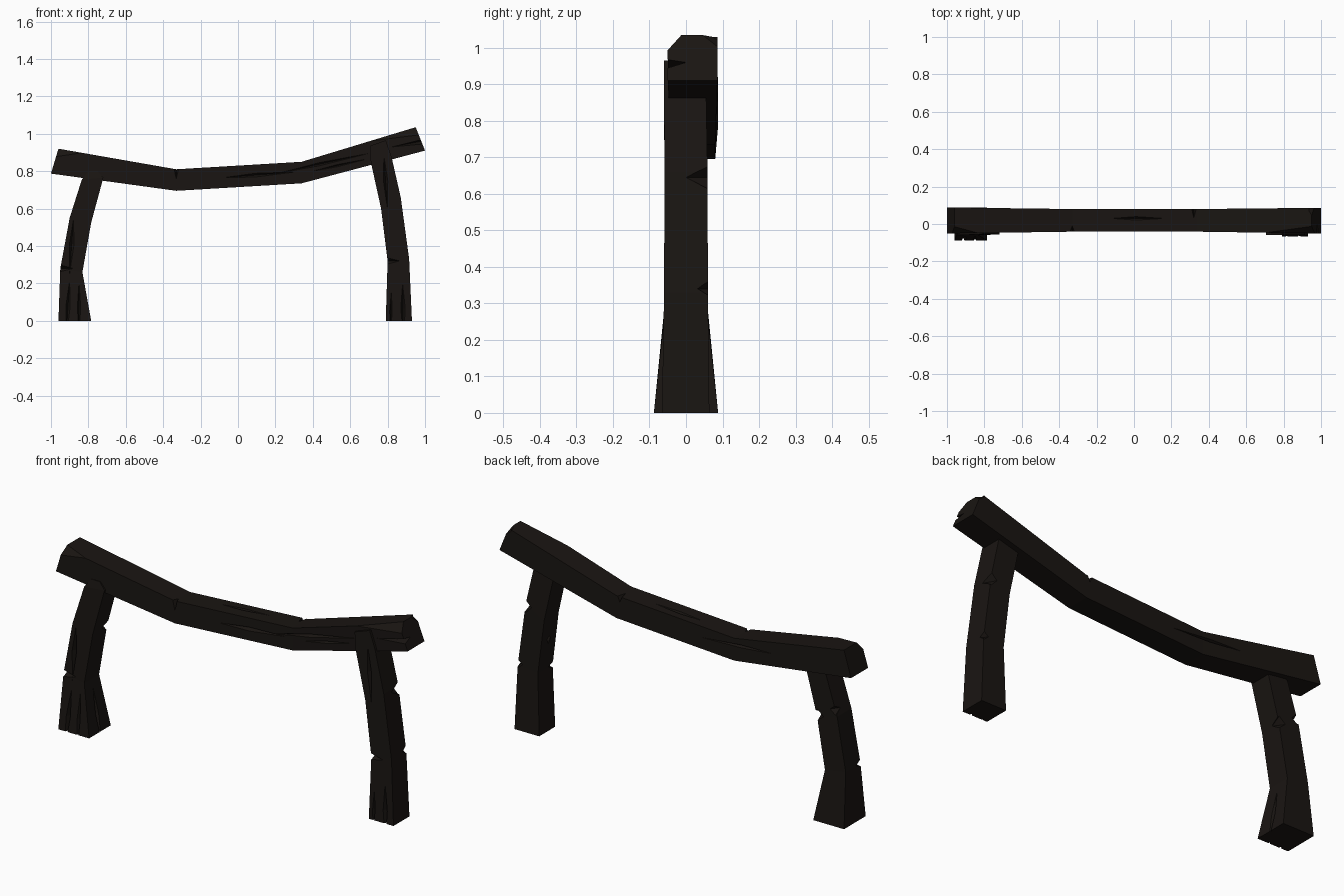
import bpy, bmesh
from mathutils import Vector as V

mat = bpy.data.materials.new("charred_wood")
mat.diffuse_color = (0.010, 0.0075, 0.006, 1)


def to_object(bm, name):
    bmesh.ops.recalc_face_normals(bm, faces=bm.faces)
    me = bpy.data.meshes.new(name)
    bm.to_mesh(me)
    bm.free()
    ob = bpy.data.objects.new(name, me)
    bpy.context.collection.objects.link(ob)
    return ob


def timber(name, sections):
    """Square bar through sections (xa, za, xb, zb, y_front, y_back)."""
    bm = bmesh.new()
    rings = []
    for xa, za, xb, zb, y0, y1 in sections:
        rings.append([bm.verts.new(p) for p in
                      ((xa, y0, za), (xb, y0, zb), (xb, y1, zb), (xa, y1, za))])
    for r, s in zip(rings, rings[1:]):
        for i in range(4):
            j = (i + 1) % 4
            bm.faces.new((r[i], r[j], s[j], s[i]))
    bm.faces.new(rings[0])
    bm.faces.new(rings[-1])
    ob = to_object(bm, name)
    ob.data.materials.append(mat)
    return ob


def notch(x, y, z, rx, ry, rz):
    """Diamond that leaves a V-shaped gouge on an edge."""
    c = V((x, y, z))
    return [c + s * d for d in (V((rx, 0, 0)), V((0, ry, 0)), V((0, 0, rz))) for s in (1, -1)]


def crack(p, q, wide, deep):
    """Long thin split between two surface points."""
    p, q = V(p), V(q)
    m = p.lerp(q, 0.45)
    return [p, q, m + V(wide), m - V(wide), m + V(deep), m - V(deep)]


def carve(ob, hulls):
    for pts in hulls:
        bm = bmesh.new()
        for p in pts:
            bm.verts.new(p)
        bmesh.ops.convex_hull(bm, input=bm.verts[:])
        cutter = to_object(bm, "cutter")
        cutter.hide_render = True
        mod = ob.modifiers.new("cut", 'BOOLEAN')
        mod.operation, mod.solver, mod.object = 'DIFFERENCE', 'EXACT', cutter
        bpy.context.view_layer.objects.active = ob
        bpy.ops.object.modifier_apply(modifier=mod.name)
        bpy.data.objects.remove(cutter)


# Sagging crossbeam
beam = timber("crossbeam", [
    (-1.0, 0.787, -0.96, 0.92, -0.05, 0.088),
    (-0.33, 0.695, -0.33, 0.81, -0.041, 0.08),
    (0.34, 0.735, 0.34, 0.85, -0.041, 0.08),
    (1.0, 0.91, 0.95, 1.035, -0.05, 0.086)])
carve(beam, [
    # knocked-off top corners at both ends
    [(1.02, 0.0, 1.06), (1.02, -0.06, 0.99), (0.68, -0.05, 0.953), (1.02, -0.09, 1.10), (0.68, -0.09, 1.02)],
    [(0.935, 0.02, 1.06), (0.935, 0.10, 1.014), (1.03, 0.10, 0.95), (0.935, 0.10, 1.06), (1.03, 0.10, 1.06)],
    [(-1.02, 0.01, 0.94), (-1.02, -0.06, 0.86), (-0.82, -0.05, 0.898), (-1.02, -0.09, 1.0), (-0.82, -0.09, 0.95)],
    # split in the right end
    [(1.02, -0.06, 0.98), (1.02, -0.06, 0.945), (1.02, 0.012, 0.968), (0.80, -0.055, 0.925)],
    # edge gouges
    notch(-0.33, -0.041, 0.81, 0.012, 0.03, 0.05),
    notch(0.32, 0.08, 0.85, 0.012, 0.05, 0.03),
    # long cracks in the grain
    crack((-0.08, -0.041, 0.765), (0.30, -0.041, 0.795), (0, 0, 0.01), (0, 0.02, 0)),
    crack((0.22, -0.041, 0.79), (0.70, -0.046, 0.895), (0, 0, 0.009), (0, 0.02, 0)),
    crack((0.40, -0.042, 0.80), (0.69, -0.046, 0.865), (0, 0, 0.006), (0, 0.015, 0)),
    crack((-0.12, 0.03, 0.823), (0.17, 0.03, 0.841), (0, 0.01, 0), (0, 0, 0.015)),
    crack((-0.55, 0.083, 0.79), (-0.15, 0.08, 0.765), (0, 0, 0.008), (0, 0.015, 0)),
])

# Left post with a flared foot
left = timber("left_post", [
    (-0.96, 0, -0.785, 0, -0.088, 0.088),
    (-0.95, 0.28, -0.832, 0.26, -0.06, 0.06),
    (-0.90, 0.55, -0.785, 0.525, -0.058, 0.058),
    (-0.835, 0.755, -0.72, 0.765, -0.056, 0.058),
    (-0.80, 0.80, -0.75, 0.80, -0.05, 0.05)])
carve(left, [
    notch(-0.95, -0.06, 0.28, 0.07, 0.035, 0.018),
    notch(-0.787, 0.058, 0.53, 0.035, 0.05, 0.03),
    notch(-0.89, 0.058, 0.58, 0.03, 0.04, 0.025),
    crack((-0.88, -0.058, 0.54), (-0.90, -0.062, 0.25), (0.013, 0, 0), (0, 0.025, 0)),
    crack((-0.90, -0.066, 0.22), (-0.92, -0.098, -0.10), (0.012, 0, 0), (0, 0.025, 0)),
    crack((-0.85, -0.066, 0.22), (-0.85, -0.098, -0.10), (0.009, 0, 0), (0, 0.02, 0)),
    crack((-0.832, 0.0, 0.24), (-0.76, 0.0, -0.10), (0, 0.012, 0), (0.02, 0, 0)),
])

# Right post lapping over the front of the beam
right = timber("right_post", [
    (0.79, 0, 0.93, 0, -0.066, 0.064),
    (0.80, 0.32, 0.915, 0.33, -0.06, 0.06),
    (0.765, 0.60, 0.87, 0.66, -0.059, 0.059),
    (0.71, 0.85, 0.82, 0.88, -0.06, 0.055),
    (0.705, 0.935, 0.79, 0.965, -0.06, 0.04)])
carve(right, [
    notch(0.872, 0.06, 0.645, 0.035, 0.06, 0.035),
    notch(0.80, -0.06, 0.32, 0.065, 0.035, 0.016),
    notch(0.912, 0.06, 0.34, 0.025, 0.03, 0.02),
    notch(0.79, 0.0, 0.48, 0.02, 0.03, 0.04),
    crack((0.78, -0.06, 0.88), (0.80, -0.06, 0.59), (0.012, 0, 0), (0, 0.025, 0)),
    crack((0.88, -0.062, 0.20), (0.885, -0.069, -0.10), (0.012, 0, 0), (0, 0.025, 0)),
    crack((0.82, -0.062, 0.16), (0.815, -0.069, -0.08), (0.007, 0, 0), (0, 0.015, 0)),
])
